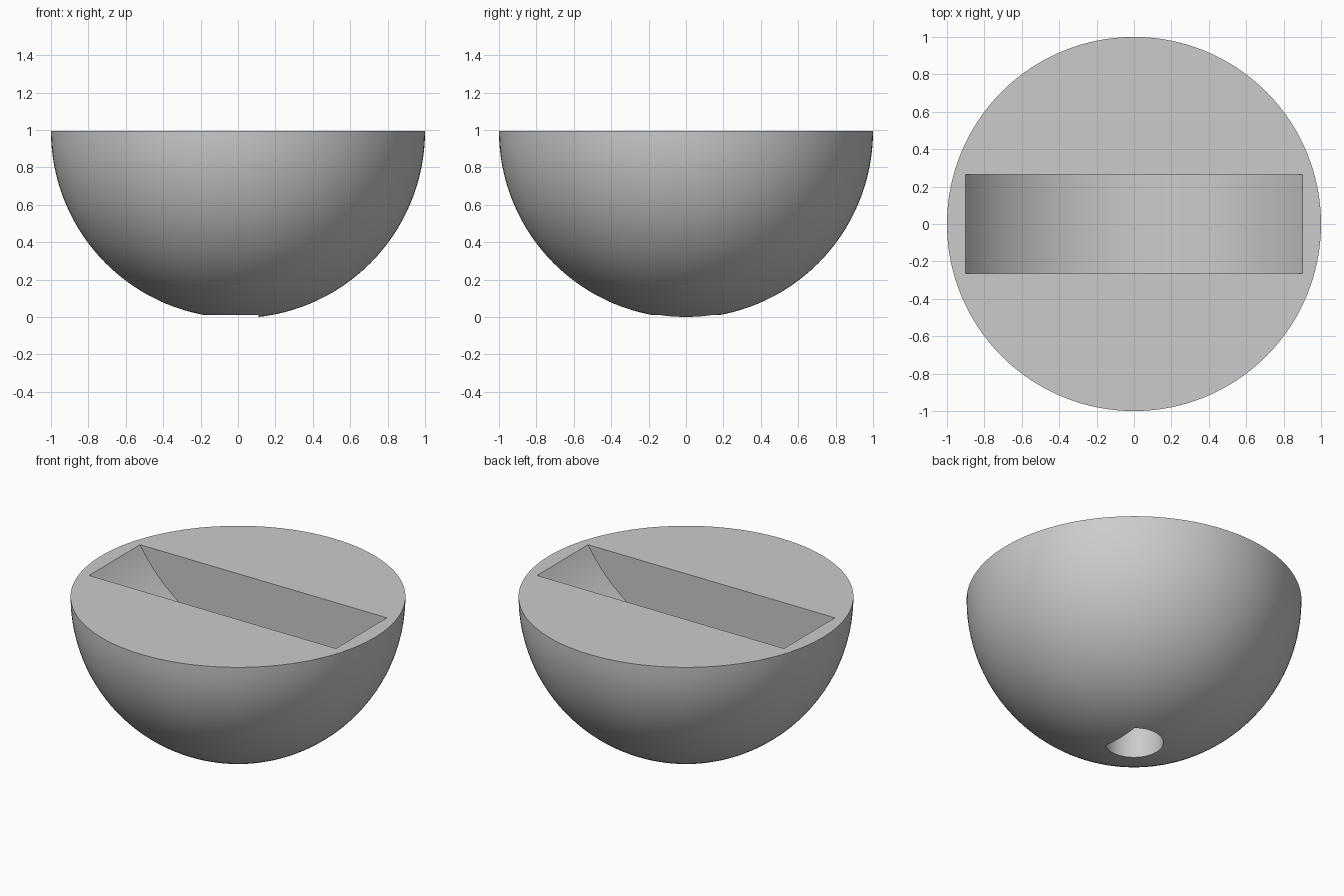
import bpy, bmesh, math
from mathutils import Matrix

cube = bpy.data.objects.get("Cube")
if cube:
    bpy.data.objects.remove(cube, do_unlink=True)

TOP = 0.994          # height of the flat face
SLOT_R, SLOT_DEPTH, SLOT_WIDTH = 1.06, 0.5, 0.53
HOLE_R, HOLE_FLAT, HOLE_TOP = 0.175, 0.11, 0.35

grey = bpy.data.materials.new("plain grey")
grey.use_nodes = True
grey.diffuse_color = (0.6, 0.6, 0.6, 1)
grey.node_tree.nodes["Principled BSDF"].inputs["Base Color"].default_value = (0.6, 0.6, 0.6, 1)


def make_object(name, bm):
    bmesh.ops.recalc_face_normals(bm, faces=bm.faces)
    mesh = bpy.data.meshes.new(name)
    bm.to_mesh(mesh)
    bm.free()
    mesh.materials.append(grey)
    obj = bpy.data.objects.new(name, mesh)
    bpy.context.collection.objects.link(obj)
    return obj


def cut_and_cap(bm, co, normal):
    """Remove everything on the normal side of a plane and close the cut."""
    geom = bm.verts[:] + bm.edges[:] + bm.faces[:]
    cut = bmesh.ops.bisect_plane(bm, geom=geom, plane_co=co, plane_no=normal,
                                 clear_outer=True)["geom_cut"]
    edges = [e for e in cut if isinstance(e, bmesh.types.BMEdge)]
    bmesh.ops.contextual_create(bm, geom=edges)


def cylinder(radius, depth, segments, matrix):
    bm = bmesh.new()
    bmesh.ops.create_cone(bm, cap_ends=True, segments=segments, radius1=radius,
                          radius2=radius, depth=depth, matrix=matrix)
    return bm


# Half-ball body with a flat top
bm = bmesh.new()
bmesh.ops.create_uvsphere(bm, u_segments=128, v_segments=64, radius=1,
                          matrix=Matrix.Translation((0, 0, TOP)))
cut_and_cap(bm, (0, 0, TOP), (0, 0, 1))
body = make_object("half_ball_body", bm)

# Slot with a rounded floor across the top
turn = Matrix.Rotation(math.pi / 2, 4, "X")
centre = Matrix.Translation((0, 0, TOP - SLOT_DEPTH + SLOT_R))
slot = make_object("slot_cutter", cylinder(SLOT_R, SLOT_WIDTH, 192, centre @ turn))

# Blind D-shaped shaft hole in the underside
depth = HOLE_TOP + 0.2
bm = cylinder(HOLE_R, depth, 64, Matrix.Translation((0, 0, HOLE_TOP - depth / 2)))
cut_and_cap(bm, (HOLE_FLAT, 0, 0), (1, 0, 0))
hole = make_object("shaft_hole_cutter", bm)

bpy.ops.object.select_all(action="DESELECT")
body.select_set(True)
bpy.context.view_layer.objects.active = body
for cutter in (slot, hole):
    cutter.hide_render = True
    mod = body.modifiers.new(cutter.name, "BOOLEAN")
    mod.operation = "DIFFERENCE"
    mod.solver = "EXACT"
    mod.object = cutter
    bpy.ops.object.modifier_apply(modifier=mod.name)
    bpy.data.objects.remove(cutter, do_unlink=True)

bpy.ops.object.shade_smooth_by_angle(angle=math.radians(25))
